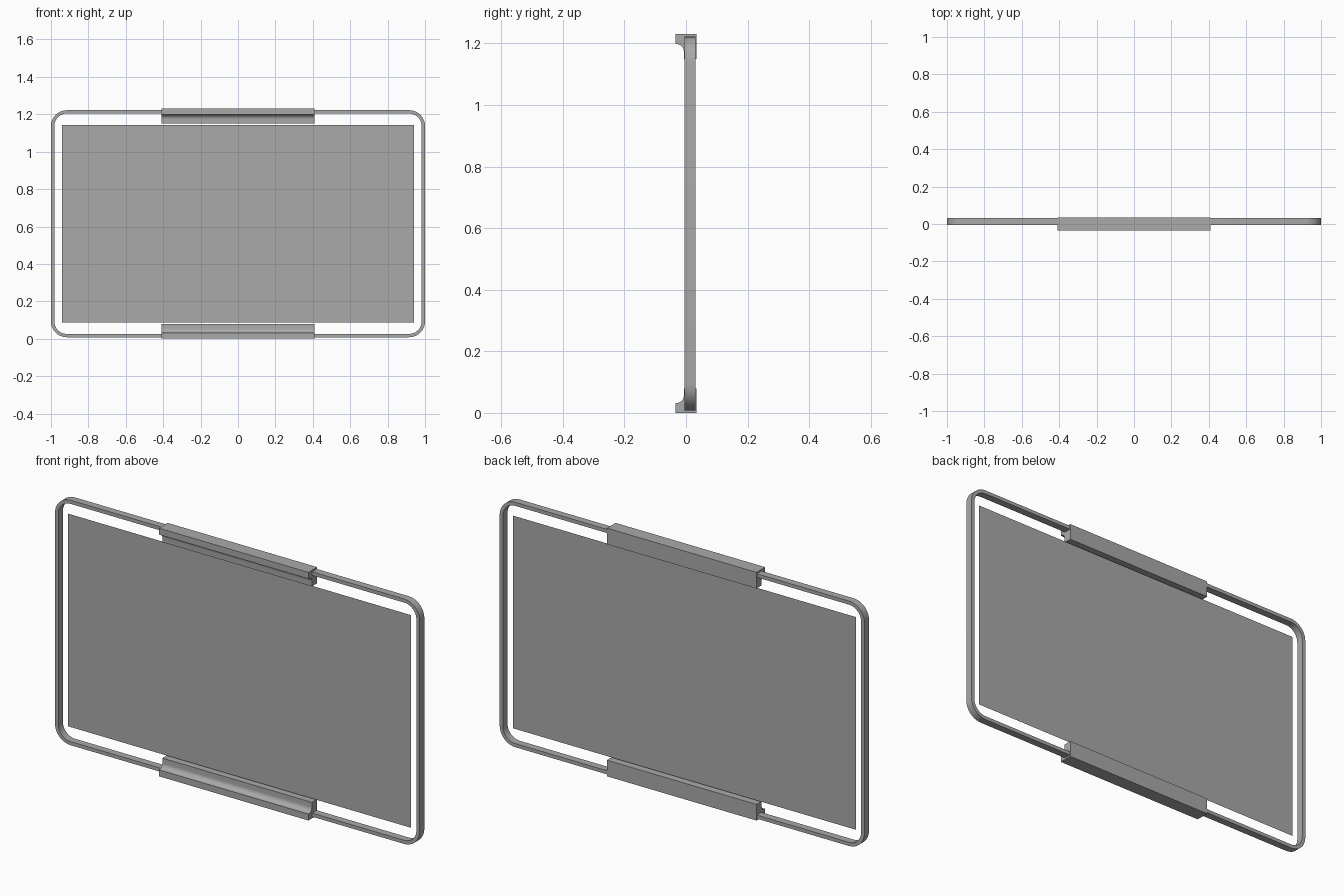
import bpy, bmesh, math

H = 1.23                      # overall height
MID = H / 2
FRONT, BACK = -0.005, 0.031   # depth of the frame band

cube = bpy.data.objects.get("Cube")
if cube:
    bpy.data.objects.remove(cube, do_unlink=True)

grey = bpy.data.materials.new("mid grey")
grey.use_nodes = True
colour = (0.4, 0.4, 0.4, 1)
grey.diffuse_color = colour
grey.node_tree.nodes["Principled BSDF"].inputs["Base Color"].default_value = colour


def finish(name, bm, smooth=True):
    """Turn a bmesh into a named grey object."""
    bmesh.ops.recalc_face_normals(bm, faces=bm.faces)
    mesh = bpy.data.meshes.new(name)
    bm.to_mesh(mesh)
    bm.free()
    mesh.materials.append(grey)
    obj = bpy.data.objects.new(name, mesh)
    bpy.context.collection.objects.link(obj)
    if smooth:
        bpy.ops.object.select_all(action="DESELECT")
        obj.select_set(True)
        bpy.context.view_layer.objects.active = obj
        bpy.ops.object.shade_smooth_by_angle(angle=math.radians(30))
    return obj


def rounded_rect(half_w, half_h, radius, steps=10):
    """Outline in x and z, centred on the middle of the model."""
    points = []
    for corner, (sx, sz) in enumerate([(1, 1), (-1, 1), (-1, -1), (1, -1)]):
        for i in range(steps + 1):
            a = math.radians(90) * (corner + i / steps)
            points.append((sx * (half_w - radius) + radius * math.cos(a),
                           MID + sz * (half_h - radius) + radius * math.sin(a)))
    return points


# Rounded frame band, a closed ring of rectangular section
outer = rounded_rect(1.0, MID - 0.008, 0.085)
inner = rounded_rect(0.982, MID - 0.026, 0.067)
bm = bmesh.new()
rings = [[bm.verts.new((x, y, z)) for x, z in outline]
         for outline, y in [(outer, FRONT), (outer, BACK), (inner, BACK), (inner, FRONT)]]
for k in range(4):
    a, b = rings[k], rings[(k + 1) % 4]
    for i in range(len(a)):
        j = (i + 1) % len(a)
        bm.faces.new((a[i], a[j], b[j], b[i]))
finish("frame", bm)

# Flat panel hanging in the middle of the frame
bm = bmesh.new()
bm.faces.new([bm.verts.new((sx * 0.94, 0.0125, MID + sz * 0.527))
              for sx, sz in [(-1, -1), (1, -1), (1, 1), (-1, 1)]])
finish("panel", bm, smooth=False)


# Clamp section in y and height from the outer edge, with a concave fillet
fillet = 0.024
section = [(0.034, 0), (-0.034, 0), (-0.034, 0.032)]
for i in range(9):
    a = math.radians(90) * i / 8
    section.append((-0.007 - fillet + fillet * math.sin(a),
                    0.032 + fillet - fillet * math.cos(a)))
section += [(-0.007, 0.08), (0.034, 0.08)]

# Clamps, the upper one mirrored from the lower
for name, flip in [("lower_clamp", False), ("upper_clamp", True)]:
    bm = bmesh.new()
    face = bm.faces.new([bm.verts.new((-0.41, y, H - z if flip else z)) for y, z in section])
    moved = bmesh.ops.extrude_face_region(bm, geom=[face])["geom"]
    bmesh.ops.translate(bm, vec=(0.82, 0, 0),
                        verts=[v for v in moved if isinstance(v, bmesh.types.BMVert)])
    finish(name, bm)
